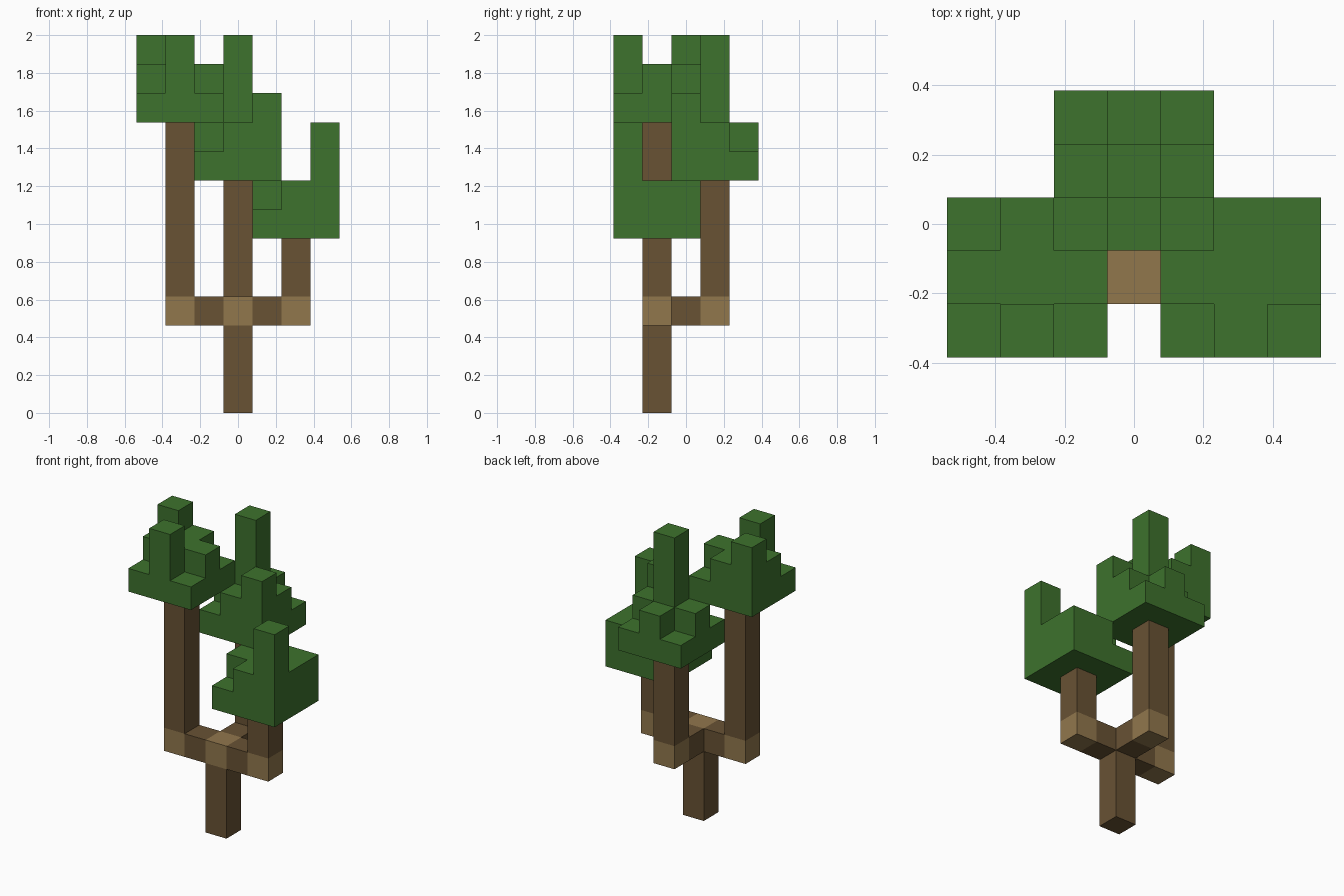
import bpy
import bmesh
from mathutils import Vector

UNIT = 2 / 13  # edge length of one block

cube = bpy.data.objects.get("Cube")
if cube:
    bpy.data.objects.remove(cube, do_unlink=True)


def material(name, rgb):
    mat = bpy.data.materials.new(name)
    mat.use_nodes = True
    color = (*rgb, 1)
    mat.diffuse_color = color
    bsdf = next(n for n in mat.node_tree.nodes if n.type == "BSDF_PRINCIPLED")
    bsdf.inputs["Base Color"].default_value = color
    return mat


leaf = material("leaf green", (0.047, 0.168, 0.026))
bark = material("dark bark", (0.138, 0.084, 0.034))
joint_wood = material("light wood", (0.283, 0.184, 0.073))

parts = []  # (name, block set, material)


def column(x, y, bottom, top):
    return {(x, y, z) for z in range(bottom, top)}


def canopy(name, x, y, base, heights):
    """Three by three crown; heights are listed from the back row to the front."""
    cells = set()
    for row, line in enumerate(heights):
        for col, height in enumerate(line):
            cells |= column(x + col - 1, y + 1 - row, base, base + height)
    parts.append((name, cells, leaf))


# Trunk, horizontal arms and upright branches
parts.append(("trunk", column(0, -1, 0, 3), bark))
parts.append(("trunk_joint", {(0, -1, 3)}, joint_wood))
for side, x, y, top in (("right", -2, -1, 10), ("left", 2, -1, 6), ("back", 0, 1, 8)):
    parts.append((side + "_arm", {(x // 2, (y - 1) // 2, 3)}, bark))
    parts.append((side + "_joint", {(x, y, 3)}, joint_wood))
    parts.append((side + "_branch", column(x, y, 4, top), bark))

# Stepped leaf crowns
canopy("right_canopy", -2, -1, 10, ((3, 2, 1), (2, 2, 2), (1, 3, 1)))
canopy("left_canopy", 2, -1, 6, ((1, 2, 2), (2, 2, 2), (1, 2, 4)))
canopy("back_canopy", 0, 1, 8, ((1, 2, 1), (2, 5, 2), (1, 2, 3)))

solid = set().union(*(cells for _, cells, _ in parts))


def build(name, cells, mat):
    """Skin the exposed block sides, then merge the coplanar ones."""
    bm = bmesh.new()
    for cell in sorted(cells):
        center = Vector(cell) + Vector((0, 0, 0.5))
        for axis in range(3):
            for sign in (-1, 1):
                normal = Vector((0, 0, 0))
                normal[axis] = sign
                if tuple(int(c + n) for c, n in zip(cell, normal)) in solid:
                    continue
                u = Vector((0, 0, 0))
                u[(axis + 1) % 3] = 0.5
                v = normal.cross(u)
                mid = center + normal / 2
                corners = (mid - u - v, mid + u - v, mid + u + v, mid - u + v)
                bm.faces.new([bm.verts.new(p * UNIT) for p in corners])
    bmesh.ops.remove_doubles(bm, verts=bm.verts, dist=0.001)
    bmesh.ops.dissolve_limit(bm, angle_limit=0.01, verts=bm.verts, edges=bm.edges)
    mesh = bpy.data.meshes.new(name)
    bm.to_mesh(mesh)
    bm.free()
    mesh.materials.append(mat)
    bpy.context.collection.objects.link(bpy.data.objects.new(name, mesh))


for part in parts:
    build(*part)
